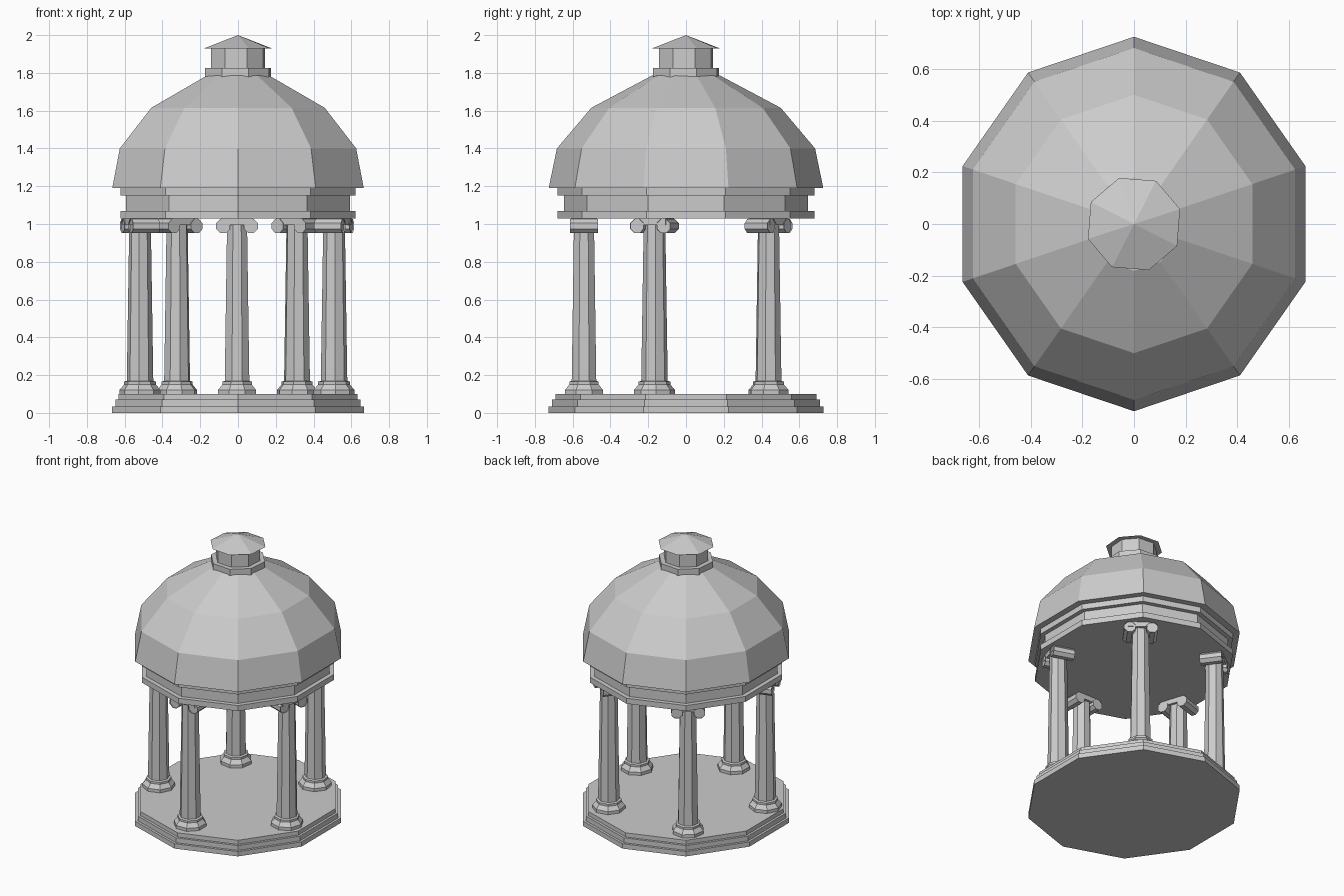
import bpy, bmesh
from math import cos, sin, pi, radians
from mathutils import Matrix, Vector

if "Cube" in bpy.data.objects:
    bpy.data.objects.remove(bpy.data.objects["Cube"], do_unlink=True)

stone = bpy.data.materials.new("pale_stone")
stone.use_nodes = True
colour = (0.6, 0.6, 0.6, 1)
stone.diffuse_color = colour
stone.node_tree.nodes["Principled BSDF"].inputs["Base Color"].default_value = colour


def lathe(bm, profile, sides, start=0.0, sx=1.0, sy=1.0):
    """Faceted solid from (radius, height) pairs; radius 0 gives an apex."""
    rings = []
    for r, z in profile:
        if r == 0:
            rings.append([bm.verts.new((0, 0, z))] * sides)
            continue
        angles = [start + 2 * pi * i / sides for i in range(sides)]
        rings.append([bm.verts.new((r * sx * cos(a), r * sy * sin(a), z)) for a in angles])
    for low, high in zip(rings, rings[1:]):
        for i in range(sides):
            j = (i + 1) % sides
            corners = dict.fromkeys((low[i], low[j], high[j], high[i]))
            bm.faces.new(list(corners))
    bm.faces.new(rings[0][::-1])
    if profile[-1][0]:
        bm.faces.new(rings[-1])


def prism(bm, points, x0, x1):
    """Extrude a (y, z) outline along x; returns the outer end face."""
    back = [bm.verts.new((x0, y, z)) for y, z in points]
    front = [bm.verts.new((x1, y, z)) for y, z in points]
    n = len(points)
    for i in range(n):
        j = (i + 1) % n
        bm.faces.new((back[i], back[j], front[j], front[i]))
    bm.faces.new(back[::-1])
    return bm.faces.new(front)


def finish(bm, name):
    bmesh.ops.recalc_face_normals(bm, faces=bm.faces[:])
    mesh = bpy.data.meshes.new(name)
    bm.to_mesh(mesh)
    bm.free()
    mesh.materials.append(stone)
    return mesh


def place(mesh, name, matrix=None):
    ob = bpy.data.objects.new(name, mesh)
    bpy.context.collection.objects.link(ob)
    if matrix is not None:
        ob.matrix_world = matrix


def turned(name, profile, sides, start, sx=1.0, sy=1.0):
    bm = bmesh.new()
    lathe(bm, profile, sides, start, sx, sy)
    place(finish(bm, name), name)


# Ten-sided body, slightly longer front to back
body = dict(sides=10, start=pi / 2, sx=0.70, sy=0.727)
turned("stepped_base", [(1, 0), (1, 0.035), (0.975, 0.035), (0.975, 0.07),
                        (0.95, 0.07), (0.95, 0.1)], **body)
turned("entablature", [(0.935, 1.03), (0.935, 1.07), (0.89, 1.07), (0.89, 1.15),
                       (0.935, 1.15), (0.935, 1.19)], **body)
turned("dome", [(1, 1.19), (0.94, 1.4), (0.69, 1.615), (0.25, 1.785)], **body)

# Eight-sided lantern on the crown
crown = dict(sides=8, start=radians(18))
turned("lantern_plinth", [(0.184, 1.775), (0.184, 1.825)], **crown)
turned("lantern_drum", [(0.15, 1.825), (0.15, 1.93)], **crown)
turned("lantern_roof", [(0.188, 1.93), (0, 2.0)], **crown)

# Column shaft and flared foot
k = 1 / cos(pi / 8)
bm = bmesh.new()
lathe(bm, [(0.1 * k, 0.1), (0.1 * k, 0.122), (0.078 * k, 0.15), (0.078 * k, 0.165),
           (0.065 * k, 0.17), (0.053 * k, 1.0)], 8, pi / 8)
column = finish(bm, "column")

# Scrolled capital: bar with two octagonal rolls, eyes sunk in the ends
bm = bmesh.new()
prism(bm, [(-0.085, 0.995), (0.085, 0.995), (0.085, 1.03), (-0.085, 1.03)], -0.07, 0.07)
for side in (-1, 1):
    outline = [(side * 0.074 + 0.04 * cos(a), 0.989 + 0.04 * sin(a))
               for a in [pi / 8 + i * pi / 4 for i in range(8)]]
    face = prism(bm, outline, -0.075, 0.075)
    bmesh.ops.inset_region(bm, faces=[face], thickness=0.024)
    bmesh.ops.translate(bm, verts=face.verts[:], vec=Vector((-0.008, 0, 0)))
capital = finish(bm, "capital")

# Five columns in a ring, one at the front
for i in range(5):
    turn = Matrix.Rotation(radians(-90 + 72 * i), 4, 'Z')
    matrix = Matrix.Translation((-0.005, 0, 0)) @ turn @ Matrix.Translation((0.54, 0, 0))
    place(column, f"column_{i + 1}", matrix)
    place(capital, f"capital_{i + 1}", matrix)
